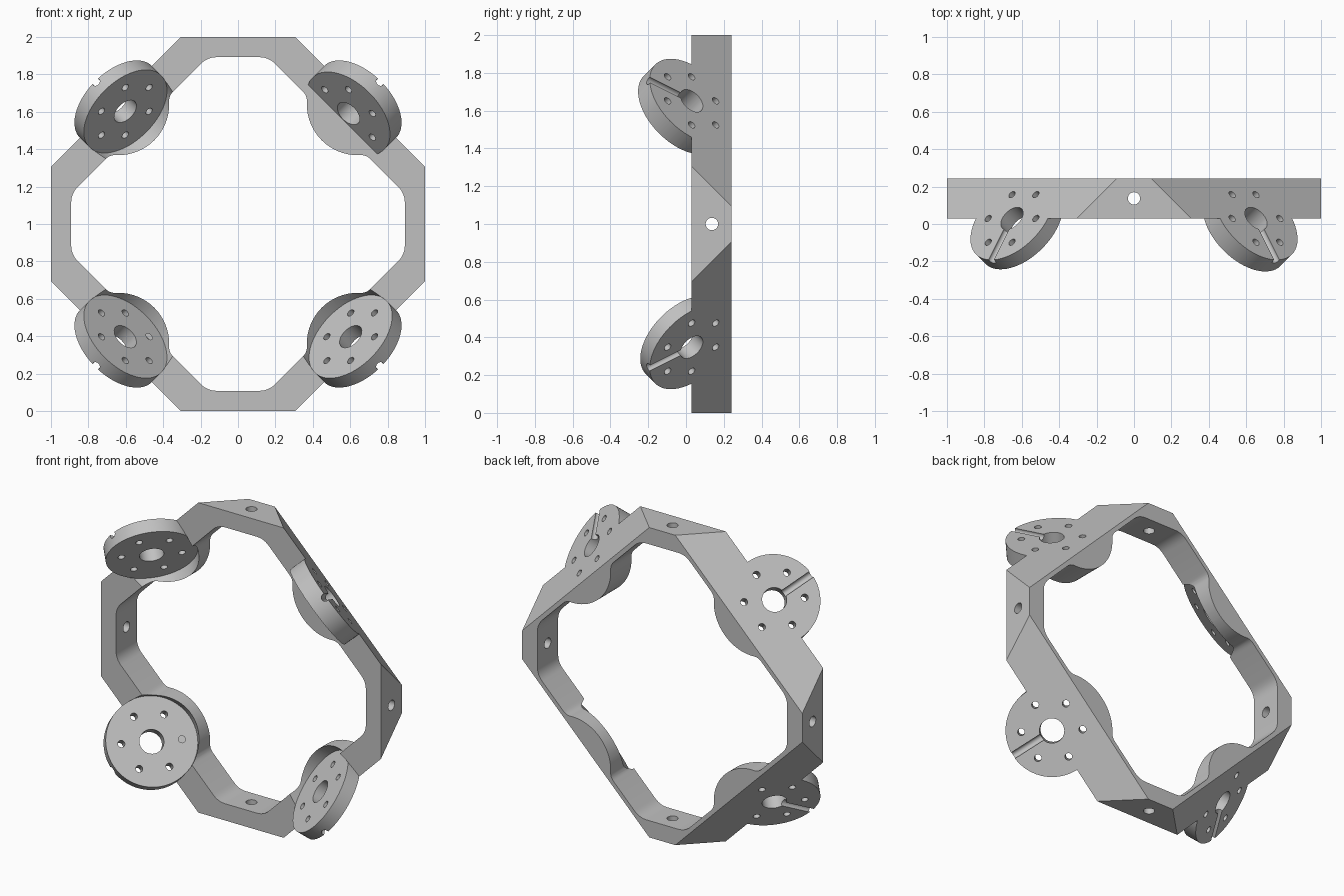
import bpy, bmesh, math
from mathutils import Matrix, Vector

if "Cube" in bpy.data.objects:
    bpy.data.objects.remove(bpy.data.objects["Cube"])

FRONT, BACK = 0.03, 0.242      # frame depth along y
PLANE = 1.335                  # slanted outer walls: |x| + |z| + y = PLANE
INNER, INNER_SUM = 0.892, 1.055  # opening: flat walls and diagonal walls
LOBE_C, LOBE_R = 0.64, 0.272   # rounded bosses behind the mounts
DISC_R, THICK = 0.272, 0.087

grey = bpy.data.materials.new("light grey")
grey.use_nodes = True
grey.diffuse_color = (0.53, 0.53, 0.53, 1)
grey.node_tree.nodes["Principled BSDF"].inputs["Base Color"].default_value = grey.diffuse_color

helpers = []


def make_object(name, bm):
    bmesh.ops.recalc_face_normals(bm, faces=bm.faces)
    mesh = bpy.data.meshes.new(name)
    bm.to_mesh(mesh)
    bm.free()
    mesh.materials.append(grey)
    obj = bpy.data.objects.new(name, mesh)
    bpy.context.scene.collection.objects.link(obj)
    return obj


def prism(name, front, back, y0, y1):
    """Solid between two matching xz outlines."""
    bm = bmesh.new()
    a = [bm.verts.new((x, y0, z)) for x, z in front]
    b = [bm.verts.new((x, y1, z)) for x, z in back]
    bm.faces.new(a)
    bm.faces.new(b[::-1])
    for i in range(len(a)):
        j = (i + 1) % len(a)
        bm.faces.new((a[i], a[j], b[j], b[i]))
    return make_object(name, bm)


def rod(name, start, end, radius, sides=32):
    start, end = Vector(start), Vector(end)
    axis = end - start
    turn = axis.to_track_quat('Z', 'Y').to_matrix().to_4x4()
    bm = bmesh.new()
    bmesh.ops.create_cone(bm, cap_ends=True, segments=sides, radius1=radius,
                          radius2=radius, depth=axis.length,
                          matrix=Matrix.Translation((start + end) / 2) @ turn)
    return make_object(name, bm)


def combine(target, tool, operation='DIFFERENCE'):
    mod = target.modifiers.new(tool.name, 'BOOLEAN')
    mod.operation, mod.solver, mod.object = operation, 'EXACT', tool
    tool.hide_render = True
    helpers.append(tool)


def quarter_turns(points):
    """Repeat one quadrant of an outline four times, clockwise."""
    out = []
    for _ in range(4):
        out += points
        points = [(z, -x) for x, z in points]
    return out


def bend(p0, corner, p1, steps=6):
    """Rounded corner between two points."""
    p0, corner, p1 = Vector(p0), Vector(corner), Vector(p1)
    pts = []
    for i in range(steps + 1):
        t = i / steps
        pts.append(tuple(p0 * (1 - t) ** 2 + corner * 2 * t * (1 - t) + p1 * t * t))
    return pts


def octagon(y):
    a = PLANE - y - 1
    return quarter_turns([(a, 1), (1, a)])


# Frame body with slanted diagonal walls
frame = prism("frame", octagon(FRONT), octagon(0.26), FRONT, 0.26)

# Opening outline: rounded octagon with a boss bulging in at each diagonal
corner = Vector((INNER_SUM - INNER, INNER))
slope = Vector((1, -1)).normalized()
centre = Vector((LOBE_C, LOBE_C))
gap = (2 * LOBE_C - INNER_SUM) / math.sqrt(2)
half = math.sqrt(LOBE_R ** 2 - gap ** 2)
joint = Vector((INNER_SUM / 2, INNER_SUM / 2)) - slope * half
spread = math.acos(gap / LOBE_R)


def on_lobe(angle):
    a = math.radians(225) - angle
    return tuple(centre + LOBE_R * Vector((math.cos(a), math.sin(a))))


cut = 0.12
side = bend(corner - Vector((0.05, 0)), corner, corner + slope * 0.05)
side += bend(joint - slope * 0.035, joint, on_lobe(spread - cut))
arc = [on_lobe((spread - cut) * (1 - i / 12)) for i in range(1, 13)]
mirrored = [(z, x) for x, z in reversed(side + arc[:-1])]
outline = quarter_turns(side + arc + mirrored)
combine(frame, prism("opening_cutter", outline, outline, -0.1, 0.4))

# Four tilted round mounts
axis = Vector((1, 1, 1)).normalized()
outer = Vector(((PLANE - 0.03) / 2, 0.03, (PLANE - 0.03) / 2))
inner = outer - axis * THICK
for k in range(4):
    spin = Matrix.Rotation(k * math.pi / 2, 3, 'Y')

    def tool(name, a, b, radius, sides=24, op='DIFFERENCE'):
        combine(frame, rod(name, spin @ a, spin @ b, radius, sides), op)

    tool("mount_disc", inner - axis * 0.02, outer, DISC_R, 64, 'UNION')
    tool("clearance_cutter", inner - axis * 0.45, inner, DISC_R + 0.0006, 64)
    tool("centre_hole_cutter", inner - axis * 0.1, outer + axis * 0.1, 0.073, 32)
    for d in ((1, -1, 0), (0, 1, -1), (1, 0, -1)):
        for s in (-1, 1):
            shift = Vector(d).normalized() * 0.18 * s
            tool("screw_hole_cutter", inner + shift - axis * 0.1,
                 outer + shift + axis * 0.1, 0.021, 16)
    # Wire groove from the centre hole to the rim on the outer face
    along = Vector((1, -2, 1)).normalized()
    base = outer - axis * 0.008
    tool("groove_cutter", base + along * 0.02, base + along * 0.35, 0.022, 20)

# Cross holes through the flat walls
for d in (Vector((1, 0, 0)), Vector((0, 0, 1))):
    mid = Vector((0, 0.137, 0))
    combine(frame, rod("wall_hole_cutter", mid - d * 1.2, mid + d * 1.2, 0.033, 24))

# Flat back
square = quarter_turns([(1.5, 1.5)])
combine(frame, prism("back_cutter", square, square, BACK, 0.6))

# Bake the cuts and remove the helpers
bpy.context.view_layer.update()
graph = bpy.context.evaluated_depsgraph_get()
baked = bpy.data.meshes.new_from_object(frame.evaluated_get(graph))
frame.modifiers.clear()
frame.data = baked
for helper in helpers:
    bpy.data.objects.remove(helper)
baked.transform(Matrix.Translation((0, 0, 1)))
baked.materials.clear()
baked.materials.append(grey)
for poly in baked.polygons:
    poly.material_index = 0

bpy.ops.object.select_all(action='DESELECT')
frame.select_set(True)
bpy.context.view_layer.objects.active = frame
bpy.ops.object.shade_smooth_by_angle(angle=math.radians(30))
